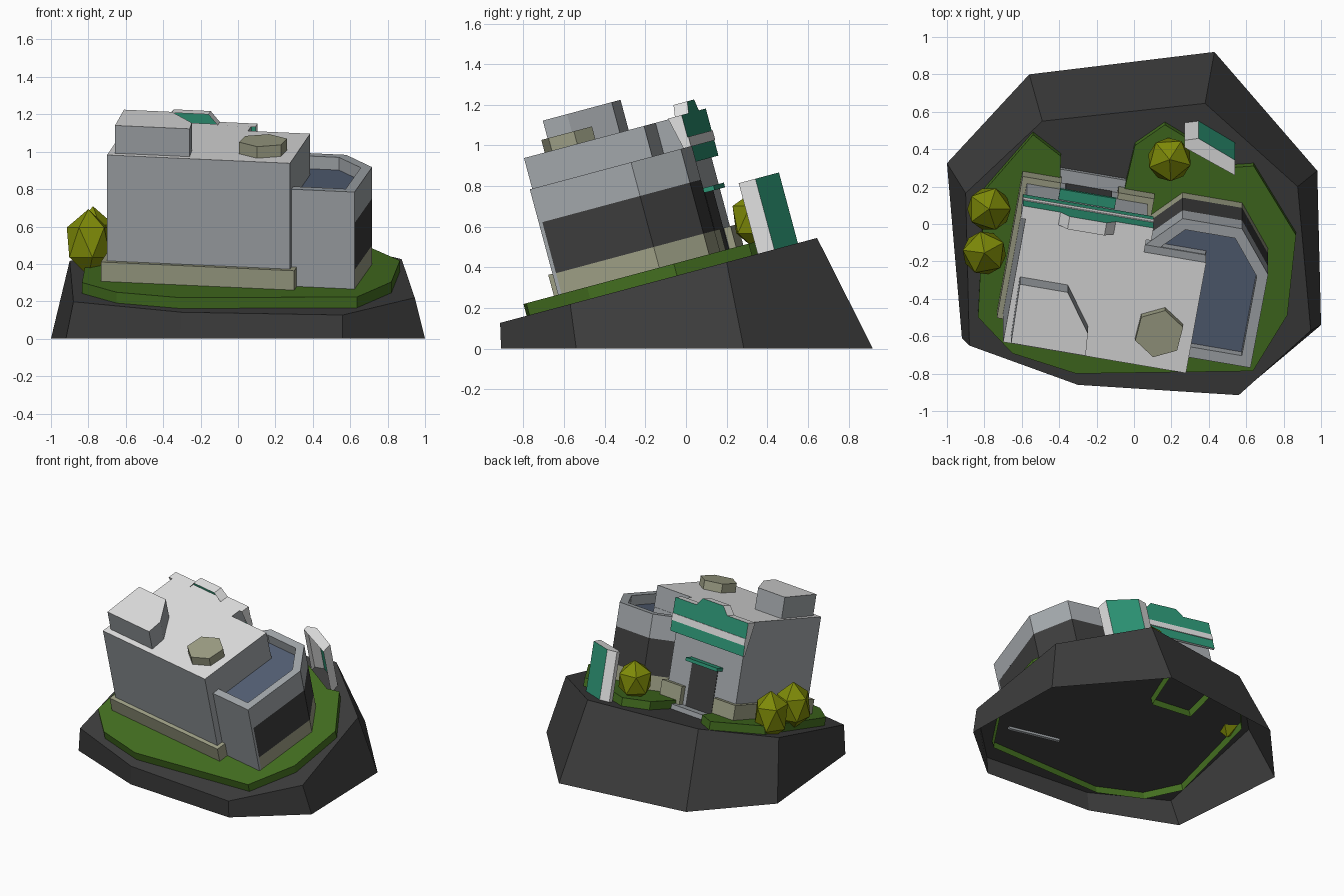
import bpy, bmesh, math
from mathutils import Matrix

if "Cube" in bpy.data.objects:
    bpy.data.objects.remove(bpy.data.objects["Cube"])


def mat(name, r, g, b):
    m = bpy.data.materials.new(name)
    lin = [((c / 255 + 0.055) / 1.055) ** 2.4 for c in (r, g, b)]
    m.diffuse_color = (*lin, 1)
    m.use_nodes = True
    m.node_tree.nodes["Principled BSDF"].inputs["Base Color"].default_value = m.diffuse_color
    return m


LIGHT = mat("light grey", 226, 226, 226)
WALL = mat("wall grey", 163, 168, 172)
DARK = mat("dark grey", 61, 61, 61)
GRASS = mat("grass green", 68, 111, 32)
LEAF = mat("olive leaf", 127, 139, 8)
STONE = mat("beige stone", 158, 160, 134)
TEAL = mat("teal green", 45, 150, 118)
FLOOR = mat("blue grey floor", 84, 96, 117)

# Hillside frame (15 degree slope), building frame (turned 10 degrees on it)
Z0, SLOPE = 0.372, math.radians(15)
HILL = Matrix.Translation((0, 0, Z0)) @ Matrix.Rotation(SLOPE, 4, 'X')
BUILD = HILL @ Matrix.Rotation(math.radians(-10), 4, 'Z')
UPRIGHT = BUILD @ Matrix.Rotation(math.radians(90), 4, 'X')  # profile (a, height), z = -depth


def finish(bm, name, mats, frame):
    me = bpy.data.meshes.new(name)
    bm.transform(frame)
    bm.to_mesh(me)
    bm.free()
    for m in mats:
        me.materials.append(m)
    ob = bpy.data.objects.new(name, me)
    bpy.context.collection.objects.link(ob)
    return ob


def prism_bm(pts, z0, z1, has_bottom=True, has_top=True):
    """Extrude a counter-clockwise outline; slots: 0 sides, 1 top, 2 bottom."""
    bm = bmesh.new()
    lo = [bm.verts.new((x, y, z0)) for x, y in pts]
    hi = [bm.verts.new((x, y, z1)) for x, y in pts]
    n = len(pts)
    for i in range(n):
        j = (i + 1) % n
        bm.faces.new((lo[i], lo[j], hi[j], hi[i]))
    if has_top:
        bm.faces.new(hi).material_index = 1
    if has_bottom:
        bm.faces.new(lo[::-1]).material_index = 2
    return bm


def prism(name, pts, z0, z1, side, top=None, bottom=None, frame=BUILD, **caps):
    mats = [side, top or side, bottom or side]
    return finish(prism_bm(pts, z0, z1, **caps), name, mats, frame)


def rect(x0, x1, y0, y1):
    return [(x0, y0), (x1, y0), (x1, y1), (x0, y1)]


# Rock base: hollow below, sloping top
base_low = [(-.92, -.61), (-.31, -.855), (.56, -.91), (1.0, -.54),
            (.98, .285), (.43, .92), (-.56, .80), (-1.0, .325)]
base_top = [(-.88, -.65), (-.30, -.86), (.56, -.915), (.945, -.57),
            (.875, .2), (.38, .645), (-.49, .55), (-.90, .165)]
bm = bmesh.new()
lo = [bm.verts.new((x, y, 0)) for x, y in base_low]
hi = [bm.verts.new((x, y, Z0 + y * math.tan(SLOPE))) for x, y in base_top]
for i in range(8):
    j = (i + 1) % 8
    bm.faces.new((lo[i], lo[j], hi[j], hi[i]))
bm.faces.new(hi)
finish(bm, "rock_base", [DARK], Matrix.Identity(4))

# Grass slab with a notch for the entrance path
grass = [(-.65, -.70), (-.31, -.812), (.636, -.798), (.82, -.488), (.866, -.046),
         (.64, .337), (.54, .33), (.165, .565), (.005, .45), (-.05, .21),
         (-.08, .09), (-.40, .12), (-.39, .39), (-.54, .51), (-.80, .20), (-.834, -.50)]
prism("grass", grass, -.06, .06, GRASS, frame=HILL, has_bottom=False)
prism("entrance_path", rect(-.445, -.085, .1, .24), 0, .035, WALL, has_bottom=False)

# Main block and its stone plinth, open at the doorway
main = [(-.611, -.566), (.382, -.566), (.382, .055), (.045, .055), (.045, .165), (-.611, .165)]
prism("main_block", main, .02, .753, WALL, top=LIGHT, has_bottom=False)
plinth = [(-.64, -.595), (.41, -.595), (.41, .05), (.075, .05), (.075, .2), (-.12, .2),
          (-.12, .12), (-.43, .12), (-.43, .2), (-.64, .2)]
prism("main_plinth", plinth, .02, .167, STONE, has_bottom=False)

# Roof box and six-sided vent
prism("roof_box", [(-.575, -.524), (-.17, -.524), (-.18, -.40), (-.325, -.195), (-.585, -.195)],
      .75, .907, WALL, top=LIGHT, has_bottom=False)
hexagon = [(.2 + .133 * math.cos(t), -.36 + .133 * math.sin(t))
           for t in [math.radians(86 + 60 * k) for k in range(6)]]
prism("roof_vent", hexagon, .75, .817, STONE, has_bottom=False)


# Lower wing: stone foot, dark window band, grey parapet with sunken floor
def wing(front):
    return [(.32, front), (.724, front), (.727, .006), (.546, .232), (.223, .232),
            (.0, .0), (.32, .0)]


open_ends = dict(has_bottom=False, has_top=False)
prism("wing_plinth", wing(-.50), .02, .165, STONE, **open_ends)
prism("wing_windows", wing(-.50), .165, .425, DARK, **open_ends)
prism("wing_front_wall", rect(.32, .724, -.518, -.5), -.02, .425, WALL, has_top=False)
bm = prism_bm(wing(-.518), .425, .597, has_bottom=False)
bm.normal_update()
floor = [f for f in bm.faces if f.material_index == 1]
for thick, depth in ((.058, 0), (.002, -.07)):
    ring = bmesh.ops.inset_region(bm, faces=floor, thickness=thick, depth=depth,
                                  use_even_offset=True)
    for f in ring["faces"]:
        f.material_index = 0
    bm.normal_update()
finish(bm, "wing_parapet", [WALL, FLOOR], BUILD)

# Fascia board with raised centre: open at the rear, sides taper down to the wall
half = [(.355, .757), (.15, .757), (.10, .815)]
cx = -.283
fascia = ([(cx - .355, .517), (cx + .355, .517)] + [(cx + x, z) for x, z in half]
          + [(cx - x, z) for x, z in reversed(half)])
bm = prism_bm(fascia, -.196, -.125, has_top=False)
for v in bm.verts:
    if v.co.z > -.15 and v.co.y < .6:
        v.co.z = -.18
finish(bm, "fascia_board", [LIGHT, LIGHT, TEAL], UPRIGHT)
prism("fascia_stripe", rect(cx - .355, cx + .355, .595, .645), -.201, -.195, LIGHT, frame=UPRIGHT)

# Doorway and canopy
prism("door", rect(-.40, -.15, .03, .36), -.168, -.163, DARK, frame=UPRIGHT)
prism("door_canopy", rect(-.44, -.135, .15, .222), .358, .382, TEAL)

# Roadside pylon: teal outer face, light returns, open on the downhill side
pylon = [(.345, .57), (.27, .56), (.27, .52), (.54, .365), (.54, .45)]
bm = prism_bm(pylon, 0, .36, has_bottom=False)
bm.faces.ensure_lookup_table()
bm.faces[4].material_index = 2
bmesh.ops.delete(bm, geom=[bm.faces[2]], context='FACES_ONLY')
finish(bm, "pylon", [LIGHT, LIGHT, TEAL], HILL)

# Faceted bushes
for i, (x, y, z, h) in enumerate([(-.775, .08, .525, .183), (-.80, -.155, .515, .178),
                                  (.19, .345, .635, .15)]):
    bm = bmesh.new()
    bmesh.ops.create_icosphere(bm, subdivisions=1, radius=1)
    place = (Matrix.Translation((x, y, z)) @ Matrix.Rotation(i * .5, 4, 'Z')
             @ Matrix.Diagonal((.13, .13, h, 1)))
    finish(bm, f"bush_{i + 1}", [LEAF], place)
